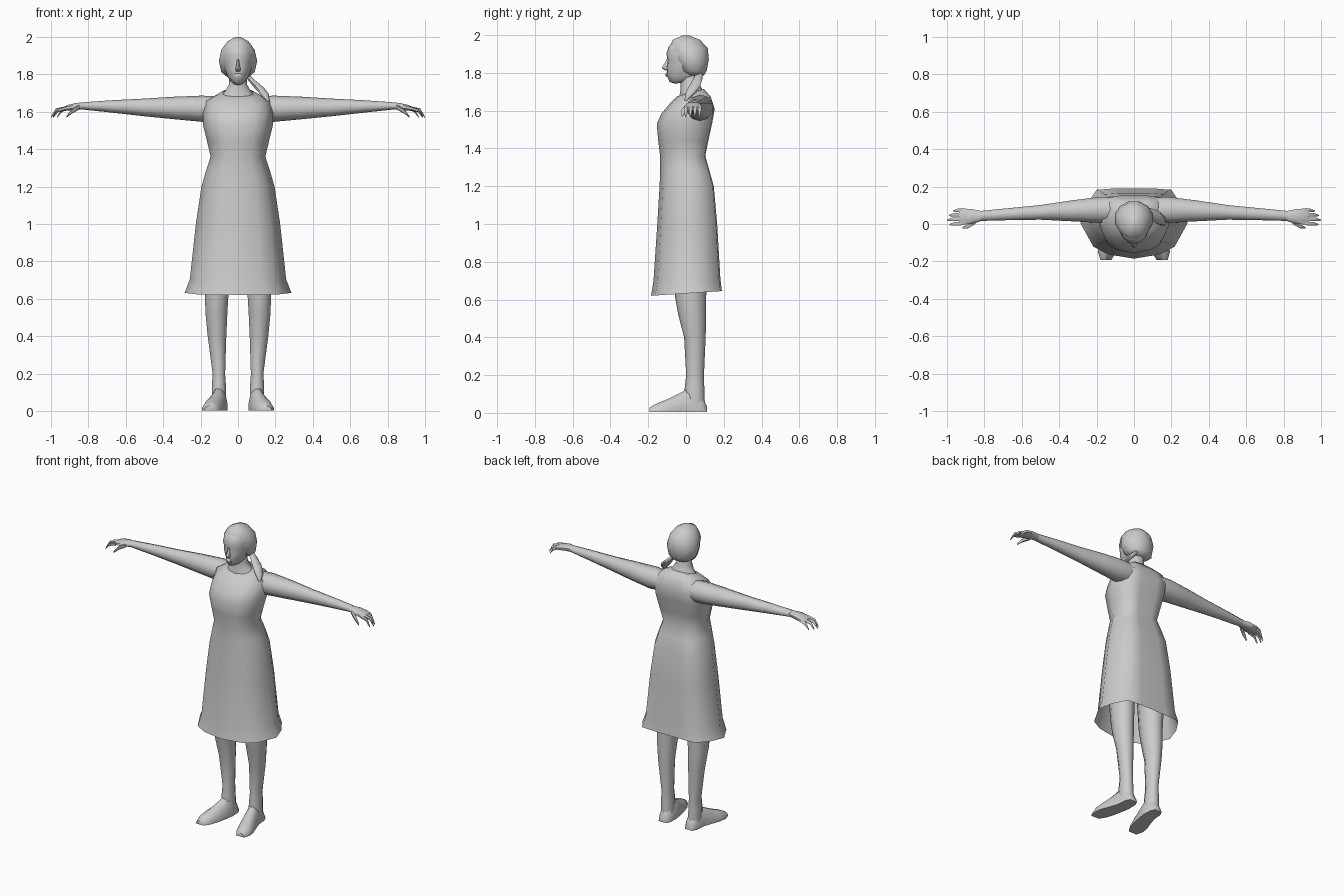
import bpy, bmesh, math
from mathutils import Vector

if "Cube" in bpy.data.objects:
    bpy.data.objects.remove(bpy.data.objects["Cube"])

grey = bpy.data.materials.new("plain grey")
grey.use_nodes = True
GREY = (0.6, 0.6, 0.6, 1)
grey.diffuse_color = GREY
grey.node_tree.nodes["Principled BSDF"].inputs["Base Color"].default_value = GREY


def loft(name, rings, caps=(True, True), angle=60, mirror=False):
    """Skin a list of point rings; optionally mirror across x = 0."""
    bm = bmesh.new()
    rows = [[bm.verts.new(p) for p in ring] for ring in rings]
    n = len(rows[0])
    for a, b in zip(rows, rows[1:]):
        for i in range(n):
            j = (i + 1) % n
            bm.faces.new((a[i], a[j], b[j], b[i]))
    if caps[0]:
        bm.faces.new(rows[0][::-1])
    if caps[1]:
        bm.faces.new(rows[-1])
    bmesh.ops.recalc_face_normals(bm, faces=bm.faces)
    me = bpy.data.meshes.new(name)
    bm.to_mesh(me)
    bm.free()
    me.materials.append(grey)
    ob = bpy.data.objects.new(name, me)
    bpy.context.collection.objects.link(ob)
    if mirror:
        ob.modifiers.new("Mirror", 'MIRROR').use_mirror_merge = False
    bpy.ops.object.select_all(action='DESELECT')
    ob.select_set(True)
    bpy.context.view_layer.objects.active = ob
    bpy.ops.object.shade_smooth_by_angle(angle=math.radians(angle))
    return ob


def oval(axis, c, ra, rb, n=10, floor=None):
    """Oval ring across the given axis, radii on the other two in order."""
    pts = []
    for i in range(n):
        t = 2 * math.pi * (i + 0.5) / n
        a, b = ra * math.cos(t), rb * math.sin(t)
        d = {'x': (0, a, b), 'y': (a, 0, b), 'z': (a, b, 0)}[axis]
        p = Vector(c) + Vector(d)
        if floor is not None:
            p.z = max(p.z, floor)
        pts.append(p)
    return pts


# Dress cross-section: (share of half width, share of depth from front to back)
HALF = [(0, 0), (.48, .06), (.76, .17), (1, .5), (.9, .75), (.7, .98), (.35, 1), (0, 1)]
SECTION = HALF + [(-x, t) for x, t in HALF[-2:0:-1]]


def dress_ring(hw, yf, yb, zf, zb):
    return [(hw * x, yf + (yb - yf) * t, zf + (zb - zf) * t) for x, t in SECTION]


# Dress with bodice, shoulders and neck: half width, y front, y back, z front, z back
loft("dress", [dress_ring(*r) for r in [
    (.285, -.185, .19, .62, .645), (.257, -.172, .182, .70, .71),
    (.225, -.152, .165, 1.0, 1.0), (.195, -.14, .147, 1.2, 1.2),
    (.172, -.137, .125, 1.28, 1.28), (.146, -.137, .102, 1.36, 1.36),
    (.165, -.147, .118, 1.44, 1.44), (.188, -.155, .14, 1.53, 1.54),
    (.188, -.13, .152, 1.585, 1.61), (.172, -.088, .13, 1.635, 1.675),
    (.10, -.05, .095, 1.675, 1.715)]], caps=(False, True), angle=70)

# Neck
loft("neck", [oval('z', c, a, b) for c, a, b in [
    ((0, .035, 1.65), .12, .075), ((0, .03, 1.705), .075, .06),
    ((0, .02, 1.745), .05, .05), ((0, .02, 1.85), .05, .05)]])

# Arms
loft("arm", [oval('x', c, a, b) for c, a, b in [
    ((.10, .075, 1.615), .07, .065), ((.19, .075, 1.615), .072, .07),
    ((.34, .07, 1.619), .058, .06), ((.50, .062, 1.622), .041, .047),
    ((.66, .053, 1.627), .034, .034), ((.82, .043, 1.63), .028, .02)]], mirror=True)

# Hands: palm, four curled fingers and a thumb
loft("palm", [oval('x', c, a, b, 8) for c, a, b in [
    ((.81, .043, 1.63), .027, .02), ((.86, .04, 1.628), .042, .02),
    ((.91, .04, 1.62), .046, .016), ((.935, .04, 1.612), .042, .011)]], mirror=True)


def finger(name, path, r):
    loft(name, [oval('x', p, r * k, r * k, 6) for p, k in zip(path, (1, .9, .35))], mirror=True)


for i, tip in enumerate((.965, .988, .997, .985)):
    y = .075 - i * .024
    finger(f"finger_{i + 1}", [(.915, y, 1.618), (tip - .025, y - .002, 1.607),
                               (tip, y - .006, 1.57)], .011)
finger("thumb", [(.845, .012, 1.625), (.885, -.012, 1.603), (.915, -.02, 1.572)], .014)

# Legs
loft("leg", [oval('z', c, a, b) for c, a, b in [
    ((.115, .02, .95), .085, .10), ((.114, .024, .62), .066, .083),
    ((.115, .033, .52), .061, .074), ((.112, .047, .40), .052, .057),
    ((.102, .048, .20), .035, .047), ((.102, .045, .13), .04, .052),
    ((.10, .045, .04), .04, .055)]], mirror=True)

# Feet, toes turned outward
loft("foot", [oval('y', (x, y, .004), w, h, 12, .004) for x, y, w, h in [
    (.098, .112, .028, .03), (.098, .085, .042, .085), (.10, .02, .046, .135),
    (.112, -.03, .05, .105), (.132, -.10, .056, .07), (.144, -.15, .05, .05),
    (.150, -.192, .03, .026)]], mirror=True)

# Hair cap
loft("hair", [oval('z', c, a, b, 12) for c, a, b in [
    ((0, .05, 1.785), .06, .045), ((0, .04, 1.81), .092, .072),
    ((0, .028, 1.87), .106, .096), ((0, .015, 1.93), .092, .104),
    ((0, .002, 1.975), .058, .075), ((0, 0, 1.998), .014, .018)]])

# Face: z, half width, y of the front
FACE = [(1.742, .03, -.055), (1.752, .042, -.088), (1.785, .056, -.1),
        (1.83, .072, -.102), (1.865, .08, -.096), (1.90, .083, -.104),
        (1.94, .075, -.092), (1.965, .05, -.068)]
FACE_HALF = [(0, 0), (.35, .03), (.75, .25), (1, .6), (.9, 1)]
FACE_RING = FACE_HALF + [(-x, t) for x, t in FACE_HALF[:0:-1]]
loft("face", [[(w * x, yf + (.03 - yf) * t, z + (.02 * t if z < 1.76 else 0))
               for x, t in FACE_RING] for z, w, yf in FACE])

# Nose and lips
loft("nose", [oval('z', c, a, b, 6) for c, a, b in [
    ((0, -.098, 1.813), .012, .012), ((0, -.104, 1.826), .016, .025),
    ((0, -.099, 1.85), .01, .015), ((0, -.094, 1.878), .006, .006)]])
loft("lips", [oval('z', (0, -.096, z), .02, r, 6) for z, r in [
    (1.778, .006), (1.788, .014), (1.797, .012), (1.803, .006)]])

# Side ponytail falling over the left shoulder
loft("ponytail", [oval('z', c, a, b, 8) for c, a, b in [
    ((.04, .07, 1.80), .018, .018), ((.075, .062, 1.765), .02, .026),
    ((.11, .045, 1.73), .028, .032), ((.14, .025, 1.695), .026, .03),
    ((.162, 0, 1.655), .007, .008)]])
